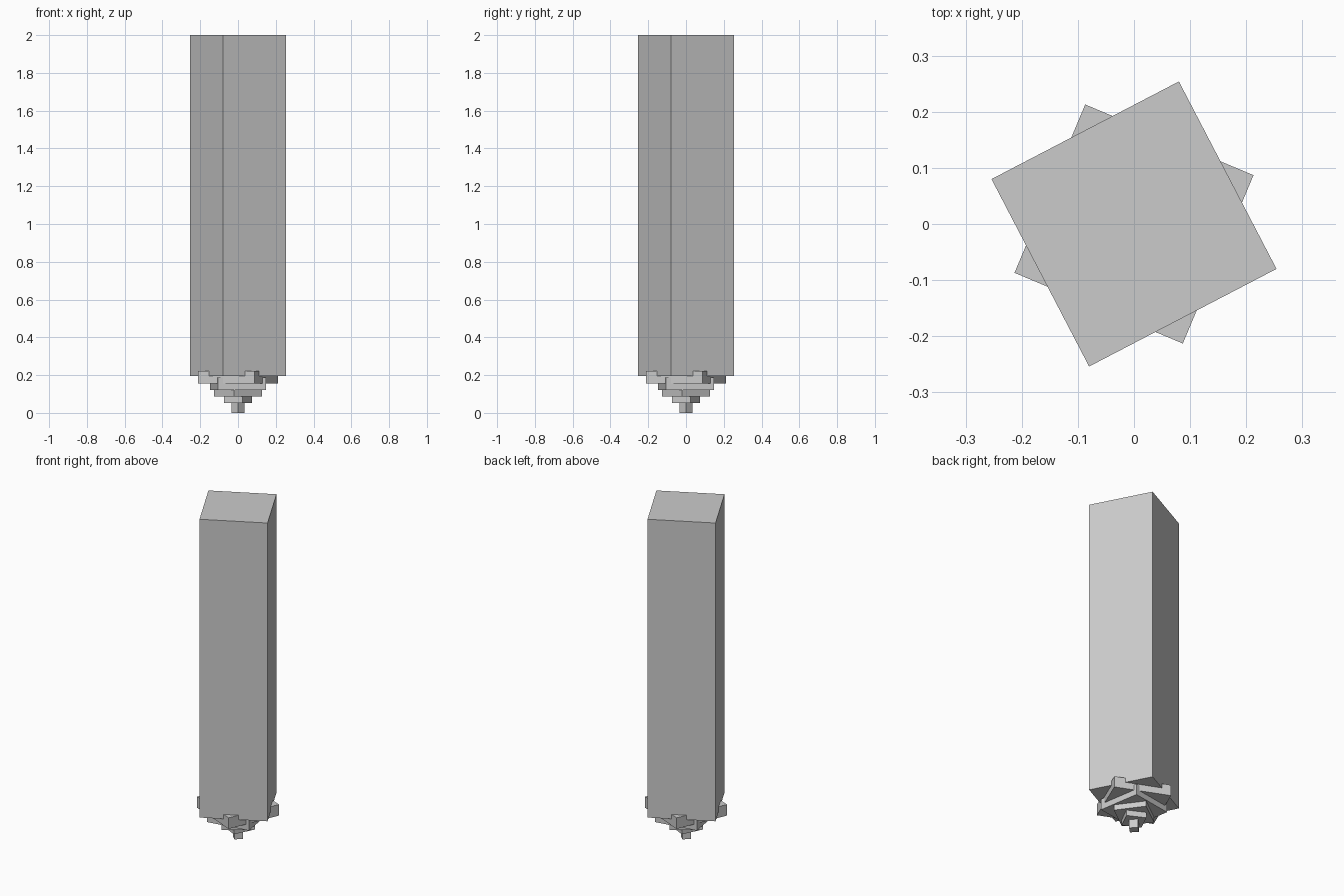
import bpy
from math import atan2, hypot, pi, sqrt

if "Cube" in bpy.data.objects:
    bpy.data.objects.remove(bpy.data.objects["Cube"])


def block(name, corner, z0, z1):
    """Square block about the z axis, with one corner at the given (x, y)."""
    side = hypot(*corner) * sqrt(2)
    bpy.ops.mesh.primitive_cube_add(
        size=1, location=(0, 0, (z0 + z1) / 2),
        rotation=(0, 0, atan2(corner[1], corner[0]) + pi / 4))
    ob = bpy.context.object
    ob.name = name
    ob.scale = (side, side, z1 - z0)
    bpy.ops.object.transform_apply(location=False, rotation=True, scale=True)
    return ob


# Twisted, tapering stack of overlapping square slabs forming the tip
H = 0.067
tip = [
    ((0.0, -0.035), 0.0),
    ((0.025, -0.075), 0.053),
    ((-0.02, -0.127), 0.087),
    ((-0.106, -0.147), 0.12),
    ((0.087, -0.213), 0.155),
]
for i, (corner, z) in enumerate(tip):
    block(f"tip_slab_{i + 1}", corner, z, z + H)

# Tall square shaft
block("shaft", (-0.08, -0.254), 0.195, 2.0)
